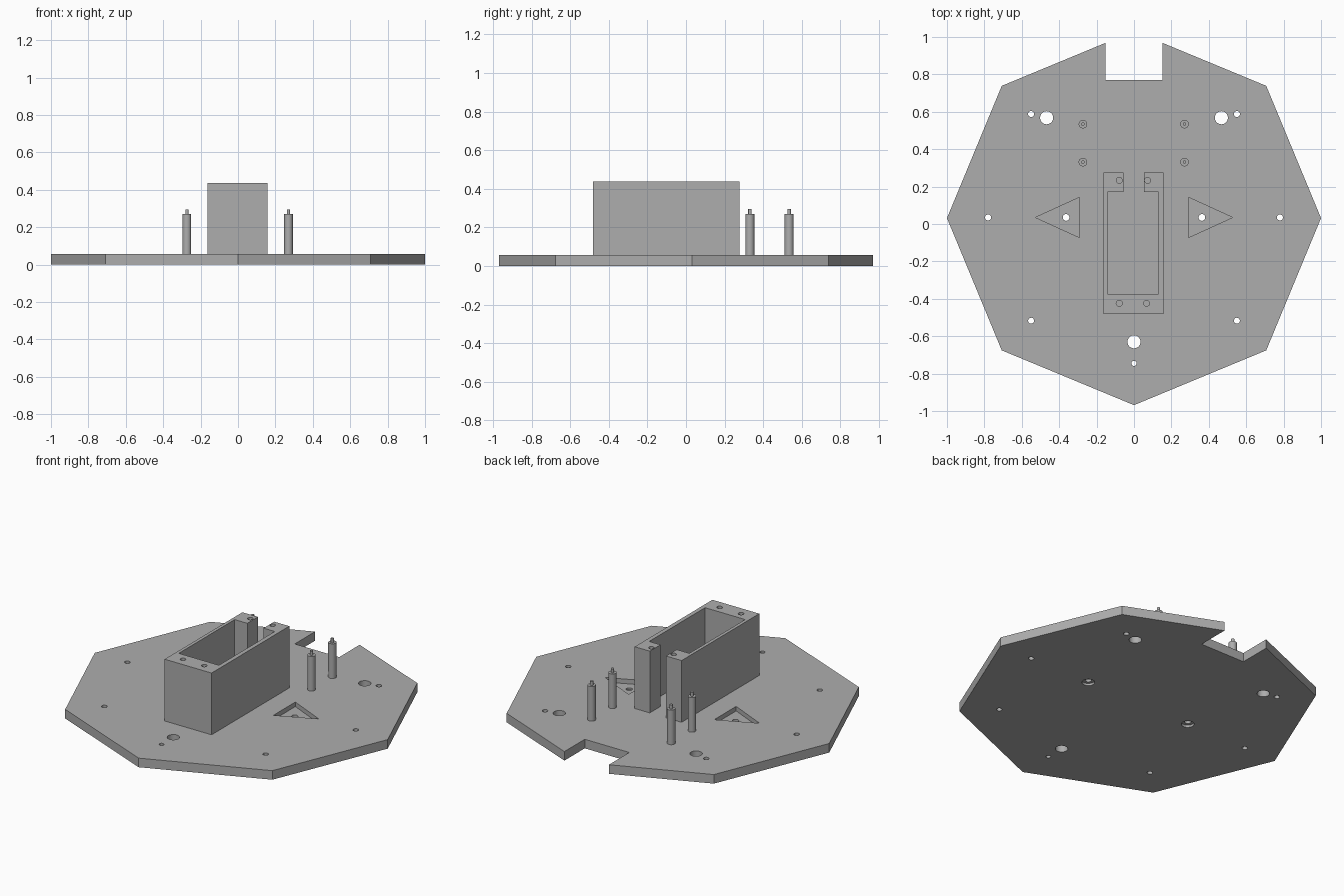
import bpy, bmesh, math

if "Cube" in bpy.data.objects:
    bpy.data.objects.remove(bpy.data.objects["Cube"])

CY = 0.0315      # centre of the octagon in y
T = 0.056        # plate thickness
TOP = 0.437      # top of the holder

grey = bpy.data.materials.new("grey")
grey.diffuse_color = (0.42, 0.42, 0.42, 1)
grey.use_nodes = True
grey.node_tree.nodes["Principled BSDF"].inputs["Base Color"].default_value = grey.diffuse_color


def prism(name, pts, z0, z1):
    """Extrude a counter-clockwise outline from z0 to z1."""
    bm = bmesh.new()
    face = bm.faces.new([bm.verts.new((x, y, z0)) for x, y in pts])
    ext = bmesh.ops.extrude_face_region(bm, geom=[face])
    top = [v for v in ext["geom"] if isinstance(v, bmesh.types.BMVert)]
    bmesh.ops.translate(bm, verts=top, vec=(0, 0, z1 - z0))
    bmesh.ops.recalc_face_normals(bm, faces=bm.faces)
    me = bpy.data.meshes.new(name)
    bm.to_mesh(me)
    bm.free()
    me.materials.append(grey)
    ob = bpy.data.objects.new(name, me)
    bpy.context.collection.objects.link(ob)
    return ob


def ring(x, y, r, n=24):
    return [(x + r * math.cos(2 * math.pi * i / n),
             y + r * math.sin(2 * math.pi * i / n)) for i in range(n)]


def activate(ob):
    bpy.ops.object.select_all(action='DESELECT')
    ob.select_set(True)
    bpy.context.view_layer.objects.active = ob


def cut(ob, cutters):
    """Subtract each cutter and discard it."""
    for c in cutters:
        activate(ob)
        m = ob.modifiers.new("cut", 'BOOLEAN')
        m.operation, m.solver, m.object = 'DIFFERENCE', 'EXACT', c
        bpy.ops.object.modifier_apply(modifier=m.name)
        bpy.data.objects.remove(c, do_unlink=True)


def smooth(ob):
    activate(ob)
    bpy.ops.object.shade_smooth_by_angle(angle=math.radians(30))


# Octagonal base plate with a rear notch
octagon = [(x, y + CY) for x, y in ring(0, 0, 1, 8)]
notch = [(0.152, 0.9685), (0.152, 0.77), (-0.152, 0.77), (-0.152, 0.9685)]
plate = prism("base_plate", octagon[:2] + notch + octagon[3:], 0, T)

# Through holes: small screw holes and larger cable holes
holes = [(0, -0.745, 0.014), (0, -0.63, 0.035)]
for s in (-1, 1):
    holes += [(s * 0.78, 0.035, 0.016), (s * 0.55, -0.517, 0.016),
              (s * 0.55, 0.588, 0.016), (s * 0.467, 0.568, 0.035)]
cutters = [prism("hole_cutter", ring(x, y, r), -0.1, 0.2) for x, y, r in holes]

# Triangular pockets, each with a hole widened on the underside
for s in (-1, 1):
    tri = [(s * 0.527, 0.035), (s * 0.292, 0.142), (s * 0.292, -0.072)]
    cutters.append(prism("pocket_cutter", tri, 0.028, 0.2))
    cutters.append(prism("pocket_hole_cutter", ring(s * 0.363, 0.035, 0.018), -0.1, 0.2))
    cutters.append(prism("counterbore_cutter", ring(s * 0.363, 0.035, 0.036), -0.1, 0.014))
cut(plate, cutters)
smooth(plate)

# Holder: open-top frame with a slot through its rear wall
outline = [(-0.163, 0.276), (-0.163, -0.482), (0.157, -0.482), (0.157, 0.276),
           (0.054, 0.276), (0.054, 0.172), (0.131, 0.172), (0.131, -0.373),
           (-0.143, -0.373), (-0.143, 0.172), (-0.057, 0.172), (-0.057, 0.276)]
holder = prism("holder", outline, T - 0.006, TOP)
cut(holder, [prism("screw_cutter", ring(x, y, 0.016), TOP - 0.12, TOP + 0.1)
             for x, y in [(-0.079, -0.424), (0.067, -0.424),
                          (-0.079, 0.233), (0.073, 0.233)]])
smooth(holder)

# Standoff posts with thin locating pins
for x in (-0.273, 0.27):
    for y in (0.331, 0.534):
        smooth(prism("standoff_post", ring(x, y, 0.023), T - 0.006, 0.27))
        smooth(prism("standoff_pin", ring(x, y, 0.009, 16), 0.265, 0.295))
